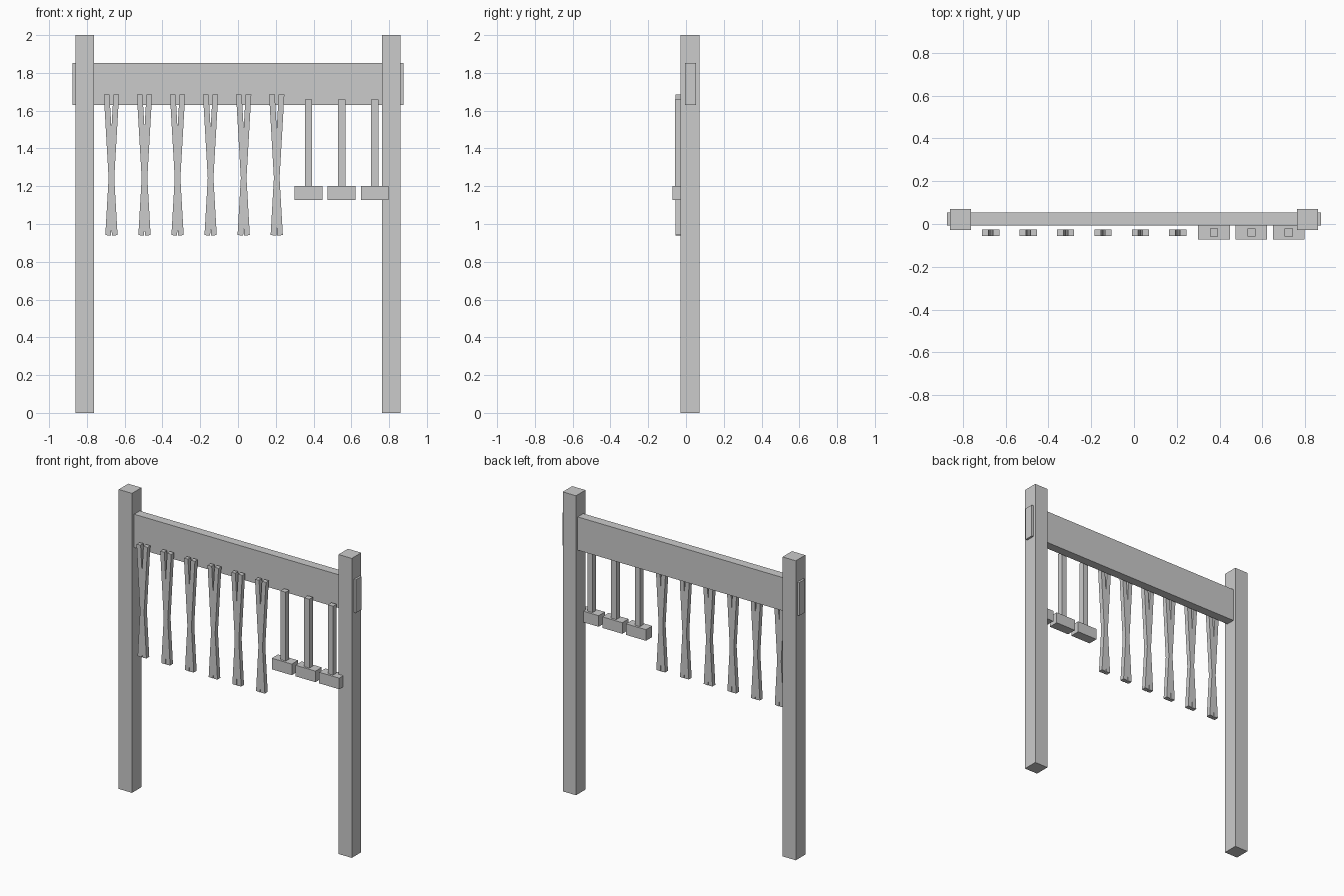
import bpy
import bmesh
from math import atan2
from mathutils import Matrix, Vector

cube = bpy.data.objects.get("Cube")
if cube:
    bpy.data.objects.remove(cube, do_unlink=True)

# Single plain grey for everything
grey = bpy.data.materials.new("plain_grey")
grey.use_nodes = True
colour = (0.6, 0.6, 0.6, 1)
grey.diffuse_color = colour
grey.node_tree.nodes["Principled BSDF"].inputs["Base Color"].default_value = colour


def make_part(name, boxes, location=(0, 0, 0)):
    """Join boxes, each given as (centre, size, tilt about y), into one object."""
    bm = bmesh.new()
    for centre, size, tilt in boxes:
        matrix = (Matrix.Translation(centre) @ Matrix.Rotation(tilt, 4, 'Y')
                  @ Matrix.Diagonal((*size, 1)))
        bmesh.ops.create_cube(bm, size=1, matrix=matrix)
    mesh = bpy.data.meshes.new(name)
    bm.to_mesh(mesh)
    bm.free()
    mesh.materials.append(grey)
    obj = bpy.data.objects.new(name, mesh)
    obj.location = location
    bpy.context.collection.objects.link(obj)
    return obj


def block(low, high):
    """Upright box between two opposite corners."""
    a, b = Vector(low), Vector(high)
    return ((a + b) / 2, b - a, 0)


# Frame: two posts and the beam that passes through them
for side, x in (("right", -0.812), ("left", 0.812)):
    make_part(side + "_post", [block((-0.049, -0.029, 0), (0.049, 0.071, 2))], (x, 0, 0))
make_part("cross_beam", [block((-0.875, -0.006, 1.63), (0.875, 0.053, 1.852))])

# Tongs: two crossed bars each
tilt = atan2(0.043, 0.747)
for i in range(6):
    bars = [((s * 0.004, -0.041, 1.313), (0.03, 0.03, 0.747), s * tilt) for s in (-1, 1)]
    make_part(f"tongs_{i + 1}", bars, (-0.67 + 0.175 * i, 0, 0))

# Hammers: handle standing on a block head
for i in range(3):
    head = block((-0.074, -0.072, 1.126), (0.074, -0.006, 1.2))
    handle = block((-0.019, -0.058, 1.19), (0.019, -0.021, 1.66))
    make_part(f"hammer_{i + 1}", [head, handle], (0.374 + 0.175 * i, 0, 0))
